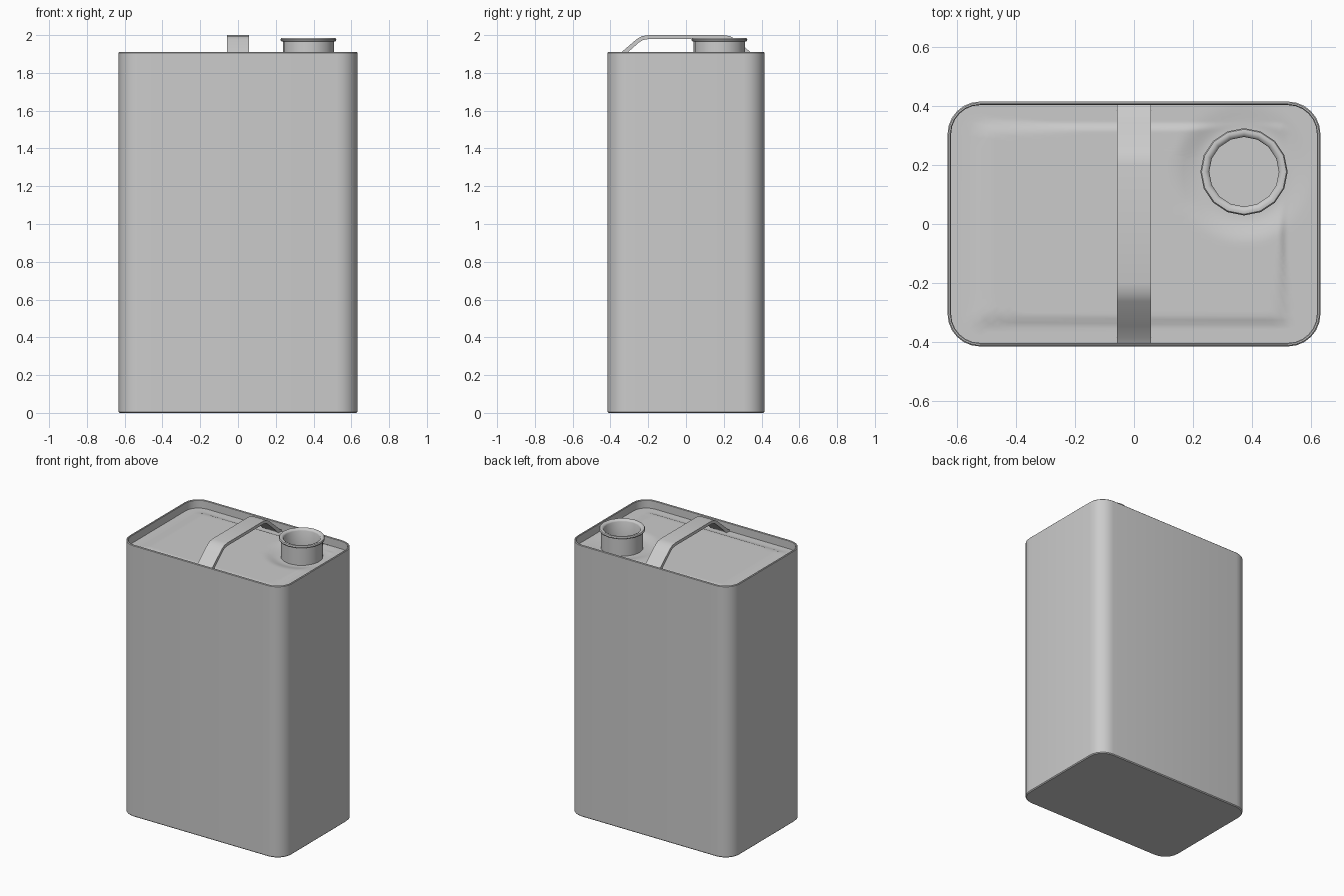
import bpy, bmesh
from math import sin, cos, pi, hypot
from mathutils import Vector

if "Cube" in bpy.data.objects:
    bpy.data.objects.remove(bpy.data.objects["Cube"])

HX, HY, TOP, R = 0.632, 0.415, 1.91, 0.11
NECK = Vector((0.373, 0.177))
NECK_R = 0.118


def finish(name, bm, angle=35):
    bmesh.ops.recalc_face_normals(bm, faces=bm.faces)
    me = bpy.data.meshes.new(name)
    bm.to_mesh(me)
    bm.free()
    ob = bpy.data.objects.new(name, me)
    bpy.context.collection.objects.link(ob)
    bpy.ops.object.select_all(action='DESELECT')
    ob.select_set(True)
    bpy.context.view_layer.objects.active = ob
    bpy.ops.object.shade_smooth_by_angle(angle=angle * pi / 180)
    return ob


def rounded_rect(inset, seg=6):
    r = R - inset
    pts = []
    for i, (sx, sy) in enumerate(((1, 1), (-1, 1), (-1, -1), (1, -1))):
        for k in range(seg + 1):
            a = (i + k / seg) * pi / 2
            pts.append(Vector((sx * (HX - R) + r * cos(a), sy * (HY - R) + r * sin(a))))
    return pts


def bridge(bm, a, b):
    n = len(a)
    for i in range(n):
        bm.faces.new((a[i], a[(i + 1) % n], b[(i + 1) % n], b[i]))


def ramp(v, lo, hi):
    t = min(1, max(0, (v - lo) / (hi - lo)))
    return t * t * (3 - 2 * t)


def subdivided(pts, step=0.04):
    out = []
    for p, q in zip(pts, pts[1:] + pts[:1]):
        n = max(1, round((q - p).length / step))
        out += [p.lerp(q, k / n) for k in range(n)]
    return out


# can walls, bottom and rolled rim
bm = bmesh.new()
loops = []
for inset, z in ((0.006, 0), (0, 0.006), (0, TOP - 0.004), (0.004, TOP), (0.009, TOP), (0.012, TOP - 0.004), (0.012, 1.852)):
    loops.append([bm.verts.new((p.x, p.y, z)) for p in rounded_rect(inset)])
for a, b in zip(loops, loops[1:]):
    bridge(bm, a, b)
bm.faces.new(loops[0])
finish("can_body", bm)


# recessed lid with an embossed panel and a shallow dish round the neck
def lid_height(p):
    edge = min(0.53 - abs(p.x + 0.01), 0.345 - abs(p.y))
    z = 1.852 + 0.01 * ramp(edge, 0, 0.03)
    dish = 1 - ramp((p - NECK).length, 0.15, 0.245)
    return z + (1.845 - z) * dish


bm = bmesh.new()
outer = subdivided(rounded_rect(0.012))
rings = []
STEPS = 30
for k in range(STEPS + 1):
    ring = []
    for q in outer:
        start = NECK + (q - NECK).normalized() * NECK_R
        p = start.lerp(q, k / STEPS)
        ring.append(bm.verts.new((p.x, p.y, lid_height(p))))
    rings.append(ring)
for a, b in zip(rings, rings[1:]):
    bridge(bm, a, b)
lid = finish("lid", bm)
# make the open sheet face upwards
if lid.data.polygons[0].normal.z < 0:
    lid.data.flip_normals()

# open filler neck with a rolled lip
bm = bmesh.new()
profile = ((NECK_R, 1.84), (0.136, 1.84), (0.136, 1.966), (0.145, 1.968), (0.148, 1.976),
           (0.144, 1.984), (0.134, 1.986), (0.122, 1.98), (NECK_R, 1.972))
N = 16
loops = [[bm.verts.new((NECK.x + r * cos(2 * pi * i / N), NECK.y + r * sin(2 * pi * i / N), z))
          for i in range(N)] for r, z in profile]
for a, b in zip(loops, loops[1:] + loops[:1]):
    bridge(bm, a, b)
finish("filler_neck", bm, 45)

# strap handle, mirrored half profile
half = [(0.403, 1.862), (0.385, 1.872), (0.345, 1.907), (0.262, 1.978), (0.235, 1.994), (0.2, 2.0)]
under = [(0.403, 1.85), (0.365, 1.855), (0.315, 1.903), (0.25, 1.96), (0.228, 1.974), (0.198, 1.979)]


def both(pts):
    return [(-y, z) for y, z in pts] + pts[::-1]


top, low = both(half), both(under)
bm = bmesh.new()
rows = [[bm.verts.new((x, y, z)) for y, z in pts]
        for x, pts in ((-0.057, top), (0.057, top), (0.057, low), (-0.057, low))]
for a, b in zip(rows, rows[1:] + rows[:1]):
    for i in range(len(a) - 1):
        bm.faces.new((a[i], a[i + 1], b[i + 1], b[i]))
for e in (0, -1):
    bm.faces.new([r[e] for r in rows])
finish("strap_handle", bm, 40)
